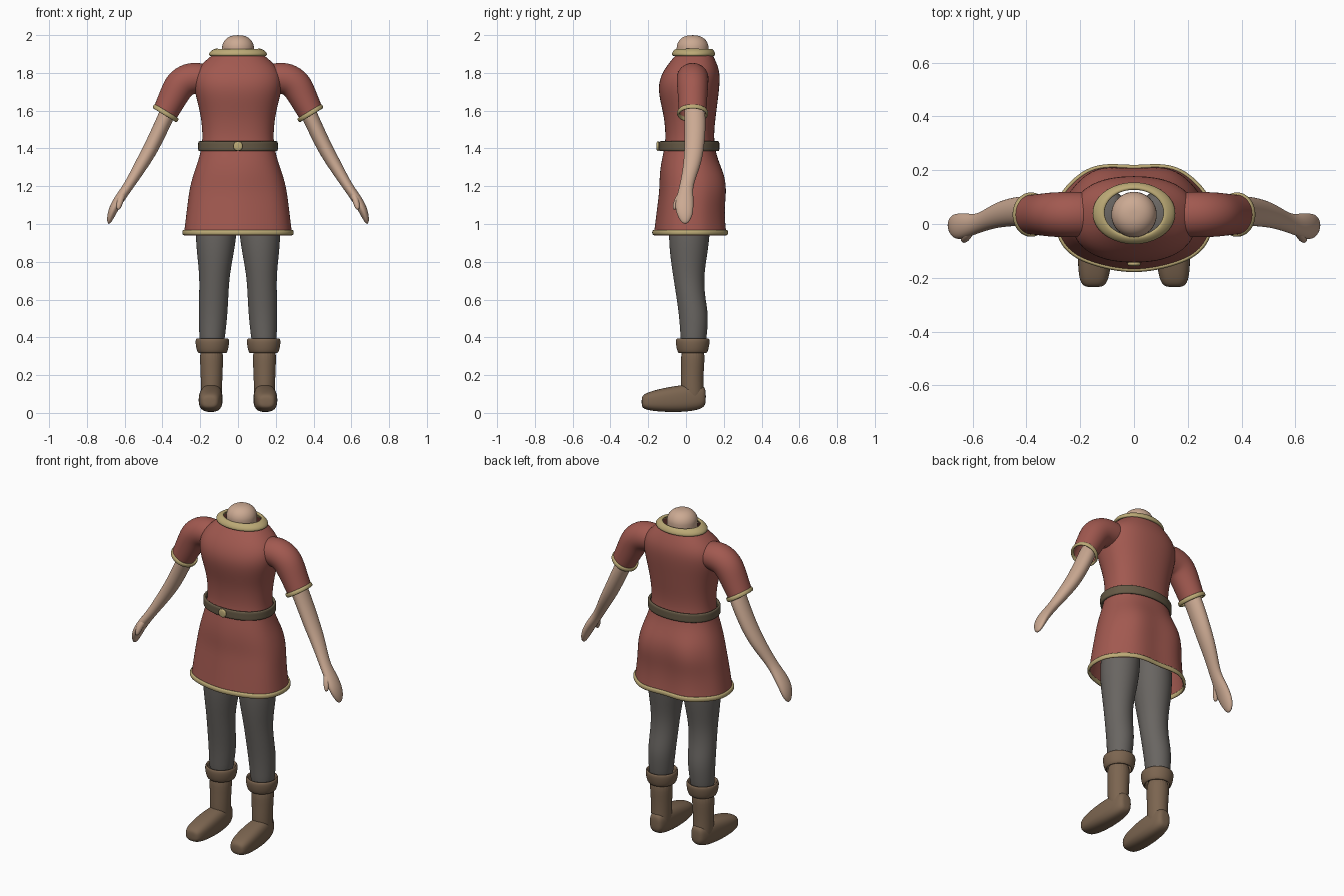
import bpy, bmesh
from math import cos, sin, pi, atan2, copysign
from mathutils import Vector

cube = bpy.data.objects.get("Cube")
if cube:
    bpy.data.objects.remove(cube)

X, Y, Z = Vector((1, 0, 0)), Vector((0, 1, 0)), Vector((0, 0, 1))


def material(name, red, green, blue):
    mat = bpy.data.materials.new(name)
    mat.use_nodes = True
    colour = (red, green, blue, 1)
    mat.diffuse_color = colour
    shader = next(node for node in mat.node_tree.nodes if node.type == 'BSDF_PRINCIPLED')
    shader.inputs["Base Color"].default_value = colour
    return mat


red_cloth = material("red cloth", .36, .1, .08)
gold_trim = material("gold trim", .5, .4, .18)
skin = material("skin", .6, .4, .29)
grey_hose = material("grey hose", .14, .13, .12)
boot_leather = material("boot leather", .2, .13, .08)
belt_leather = material("belt leather", .13, .1, .06)


def ring(centre, u, v, width, height, squareness=1, sides=24):
    """Rounded outline around a centre, spanned by axes u and v."""
    def soften(value):
        return copysign(abs(value) ** squareness, value)
    angles = [2 * pi * i / sides for i in range(sides)]
    return [centre + u * width * soften(cos(a)) + v * height * soften(sin(a)) for a in angles]


def upright(start, step, widths, fronts, backs, side=0, lean=0, squareness=1):
    """Evenly stacked level rings; fronts and backs are depths either side of y = 0."""
    rings = []
    for i, (width, front, back) in enumerate(zip(widths, fronts, backs)):
        z = start + step * i
        centre = Vector((side + lean * z, (back - front) / 2, z))
        rings.append(ring(centre, X, Y, width, (front + back) / 2, squareness))
    return rings


def limb(sections):
    """Rings square to a path, from (x, y, z, thickness, depth)."""
    points = [Vector(section[:3]) for section in sections]
    rings = []
    for i, (*_, thickness, depth) in enumerate(sections):
        along = points[min(i + 1, len(points) - 1)] - points[max(i - 1, 0)]
        along.y = 0
        rings.append(ring(points[i], Y.cross(along.normalized()), Y, thickness, depth))
    return rings


def loft(name, rings, mat, capped=True, mirrored=False, thickness=0):
    """Skin a list of rings, smooth it, optionally thicken and mirror it."""
    bm = bmesh.new()
    rows = [[bm.verts.new(point) for point in outline] for outline in rings]
    for low, high in zip(rows, rows[1:]):
        for i in range(len(low)):
            bm.faces.new((low[i - 1], low[i], high[i], high[i - 1]))
    if capped:
        bm.faces.new(rows[0])
        bm.faces.new(rows[-1])
    bmesh.ops.recalc_face_normals(bm, faces=bm.faces)
    for face in bm.faces:
        face.smooth = True
    mesh = bpy.data.meshes.new(name)
    bm.to_mesh(mesh)
    bm.free()
    mesh.materials.append(mat)
    part = bpy.data.objects.new(name, mesh)
    bpy.context.scene.collection.objects.link(part)
    if mirrored:
        part.modifiers.new("mirror", 'MIRROR').use_mirror_merge = False
    if thickness:
        shell = part.modifiers.new("thickness", 'SOLIDIFY')
        shell.thickness, shell.offset = thickness, 0
    smoothing = part.modifiers.new("smoothing", 'SUBSURF')
    smoothing.levels = smoothing.render_levels = 2


def drape(rings):
    """Push soft folds into the skirt, deeper toward the hem and at the back."""
    middle = .025
    for outline in rings:
        for point in outline:
            angle = atan2((point.y - middle) / .2, point.x / .28)
            fall = min(1, max(0, (1.36 - point.z) / .15))
            depth = .06 if sin(angle) > 0 else .025
            fold = depth * sin(angle) * fall * cos(6 * angle)
            point.y += (point.y - middle) * fold
            point.x *= 1 + fold * .4
    return rings


# Tunic body, from hem to neckline
loft("tunic", drape(upright(
    .94, .08,
    widths=[.29, .28, .27, .26, .24, .21, .19, .19, .2, .22, .24, .23, .13],
    fronts=[.17, .16, .15, .14, .14, .13, .11, .11, .12, .14, .15, .12, .05],
    backs=[.22, .21, .21, .22, .21, .17, .15, .15, .16, .17, .18, .18, .14],
    squareness=.86)), red_cloth, capped=False)

# Gold hem and collar
hem = upright(.94, .03, widths=[.29] * 2, fronts=[.17] * 2, backs=[.22] * 2, squareness=.86)
loft("hem_trim", drape(hem), gold_trim, capped=False, thickness=.018)
collar = upright(1.89, .018, widths=[.15, .145, .11], fronts=[.07, .066, .045],
                 backs=[.15, .146, .13])
loft("collar_trim", collar, gold_trim, capped=False, thickness=.018)

# Belt and its round buckle
belt = upright(1.385, .018, widths=[.205] * 4, fronts=[.137] * 4, backs=[.17] * 4, squareness=.92)
loft("belt", belt, belt_leather, capped=False, thickness=.016)
buckle = [ring(Vector((0, -y, 1.412)), X, Z, radius, radius)
          for y, radius in ((.14, .026), (.152, .026), (.157, .018))]
loft("buckle", buckle, gold_trim)

# Neck stump: a short column closed by a dome
neck = [ring(Vector((0, .035, 1.84)), X, Y, .085, .085)]
for i in range(7):
    lift = pi / 2 * i / 6.5
    radius = .086 * cos(lift) ** .8
    neck.append(ring(Vector((0, .035, 1.93 + .07 * sin(lift))), X, Y, radius, radius))
loft("neck", neck, skin)

# Short sleeves with gold cuffs
sleeve = [(.15, .035, 1.77, .07, .08), (.2, .035, 1.775, .08, .085), (.26, .035, 1.77, .088, .085),
          (.31, .035, 1.74, .086, .083), (.345, .035, 1.67, .076, .078),
          (.385, .035, 1.59, .068, .074)]
loft("sleeves", limb(sleeve), red_cloth, capped=False, mirrored=True)
cuff = [(.376, .035, 1.598, .07, .076), (.39, .035, 1.575, .07, .076)]
loft("sleeve_trim", limb(cuff), gold_trim, capped=False, mirrored=True, thickness=.016)

# Arms flowing into flat mitten hands, with a thumb
arm = [(.34, .04, 1.66, .045, .055), (.39, .05, 1.55, .042, .057), (.46, .045, 1.4, .041, .053),
       (.52, .03, 1.3, .035, .045), (.58, 0, 1.2, .026, .034), (.62, -.005, 1.145, .027, .045),
       (.655, -.01, 1.09, .026, .05), (.675, -.005, 1.04, .02, .04), (.685, -.005, 1, .008, .014)]
loft("arms", limb(arm), skin, mirrored=True)
thumb = [(.605, -.02, 1.17, .016, .018), (.62, -.04, 1.135, .018, .02),
         (.63, -.055, 1.1, .016, .016), (.635, -.06, 1.075, .008, .01)]
loft("thumbs", limb(thumb), skin, mirrored=True)

# Legs in hose
legs = upright(.32, .1,
               widths=[.06, .07, .077, .078, .08, .094, .108, .11, .1],
               fronts=[.025, .03, .038, .052, .068, .083, .092, .09, .08],
               backs=[.1, .112, .12, .1, .095, .11, .125, .13, .13],
               side=.152, lean=-.038)
loft("legs", legs, grey_hose, mirrored=True)

# Boots: shaft, turned-down cuff and foot
shaft = upright(.03, .11, widths=[.054, .056, .06, .066], fronts=[.02, .03, .025, .03],
                backs=[.1, .09, .096, .104], side=.14)
loft("boot_shafts", shaft, boot_leather, mirrored=True)
boot_cuff = upright(.315, .04, widths=[.07, .081, .083], fronts=[.035, .046, .048],
                    backs=[.105, .116, .12], side=.136)
loft("boot_cuffs", boot_cuff, boot_leather, capped=False, mirrored=True, thickness=.016)
foot = []
for i in range(11):
    reach = (1 - cos(pi * i / 10)) / 2  # heel to toe
    bulge = sin(pi * (i + .5) / 11) ** .5
    height = .165 - .055 * reach
    centre = Vector((.138 + .012 * reach, .105 - .34 * reach, height / 2 + .004))
    foot.append(ring(centre, X, Z, (.058 + .01 * reach) * bulge, height / 2 * bulge, squareness=.75))
loft("boot_feet", foot, boot_leather, mirrored=True)
